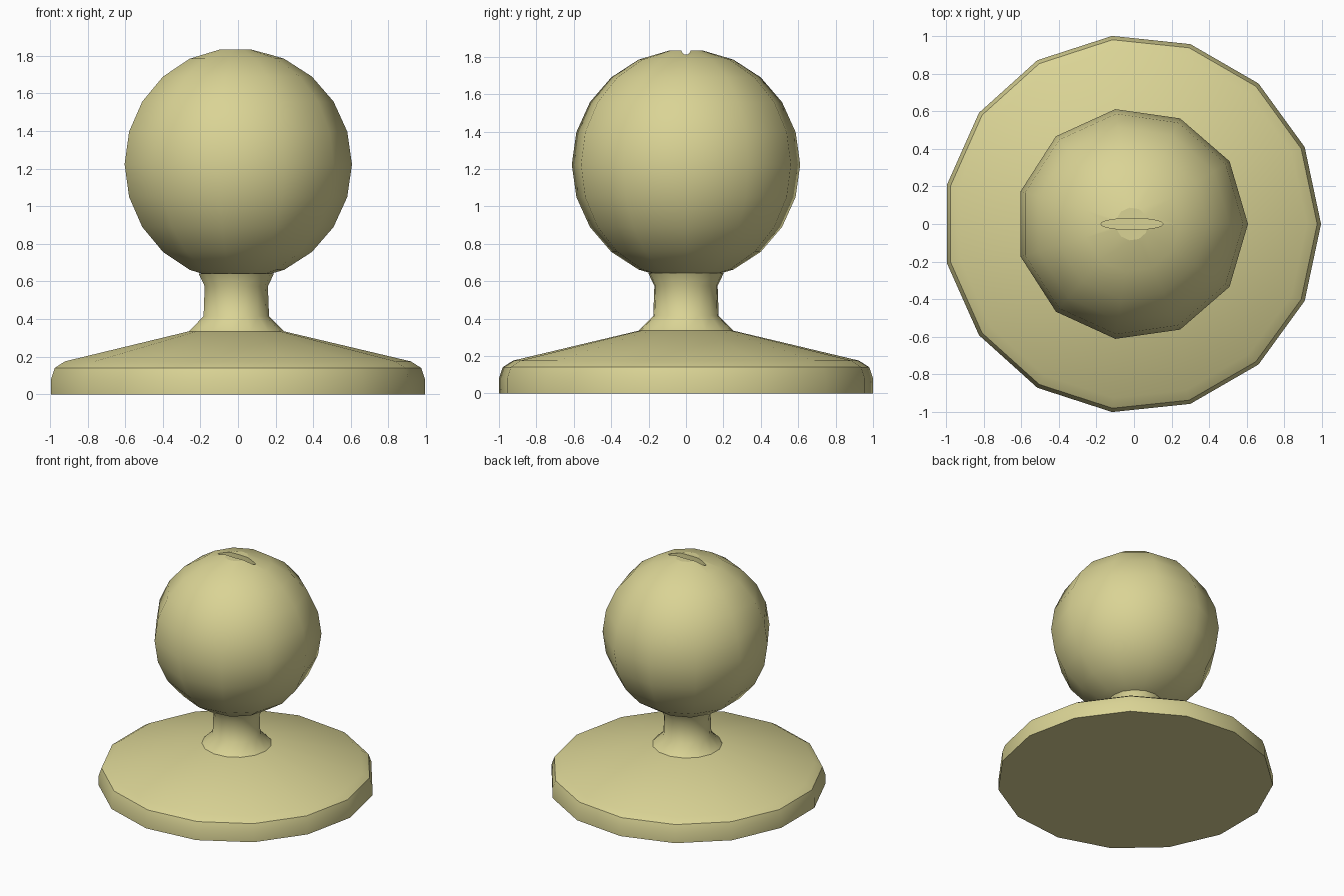
import bpy
import bmesh
from math import sin, cos, pi, radians

cube = bpy.data.objects.get("Cube")
if cube:
    bpy.data.objects.remove(cube, do_unlink=True)

# One flat colour for the whole mount
COLOUR = (0.70, 0.655, 0.30, 1)
mat = bpy.data.materials.new("pale_olive_yellow")
mat.use_nodes = True
mat.diffuse_color = COLOUR
bsdf = mat.node_tree.nodes["Principled BSDF"]
bsdf.inputs["Base Color"].default_value = COLOUR
bsdf.inputs["Roughness"].default_value = 0.6

AXIS_X = -0.011  # odd-sided rings sit slightly off the bounding-box centre


def lathe(name, profile, sides, scale_y=1.0):
    """Revolve (radius, z) points into a closed, capped solid."""
    bm = bmesh.new()
    rings = []
    for r, z in profile:
        rings.append([bm.verts.new((AXIS_X + r * cos(2 * pi * i / sides),
                                    scale_y * r * sin(2 * pi * i / sides), z))
                      for i in range(sides)])
    for low, high in zip(rings, rings[1:]):
        for i in range(sides):
            j = (i + 1) % sides
            bm.faces.new((low[i], low[j], high[j], high[i]))
    bm.faces.new(rings[0][::-1])
    bm.faces.new(rings[-1])
    bmesh.ops.recalc_face_normals(bm, faces=bm.faces)
    mesh = bpy.data.meshes.new(name)
    bm.to_mesh(mesh)
    bm.free()
    mesh.materials.append(mat)
    obj = bpy.data.objects.new(name, mesh)
    bpy.context.collection.objects.link(obj)
    return obj


def activate(obj):
    bpy.ops.object.select_all(action='DESELECT')
    obj.select_set(True)
    bpy.context.view_layer.objects.active = obj


def smooth(obj, degrees):
    activate(obj)
    bpy.ops.object.shade_smooth_by_angle(angle=radians(degrees))


# Round base plate with a rolled rim and a shallow conical top
base = lathe("base_plate", [(1.0055, 0), (1.0055, 0.08), (0.985, 0.14),
                            (0.93, 0.175), (0.255, 0.335)], 15)
smooth(base, 30)

# Waisted neck
neck = lathe("neck", [(0.255, 0.335), (0.176, 0.415), (0.17, 0.575),
                      (0.203, 0.643)], 15)
smooth(neck, 50)

# Ball, flattened at both poles
STEPS = 11
BALL_R, BALL_Z = 0.617, 1.223
angles = [pi * (i + 0.5) / STEPS - pi / 2 for i in range(STEPS)]
ball = lathe("ball", [(BALL_R * cos(a), BALL_Z + BALL_R * sin(a))
                      for a in angles], 11)

# Narrow lens-shaped slot in the flat top
cutter = lathe("slot_cutter", [(0.166, 1.70), (0.166, 1.90)], 24, scale_y=0.18)
cutter.hide_render = True
cut = ball.modifiers.new("slot", 'BOOLEAN')
cut.operation = 'DIFFERENCE'
cut.solver = 'EXACT'
cut.object = cutter
activate(ball)
bpy.ops.object.modifier_apply(modifier=cut.name)
bpy.data.objects.remove(cutter, do_unlink=True)
smooth(ball, 35)

# Keep the flat top crisp
top_z = max(v.co.z for v in ball.data.vertices)
for face in ball.data.polygons:
    if all(ball.data.vertices[v].co.z > top_z - 0.001 for v in face.vertices):
        face.use_smooth = False
